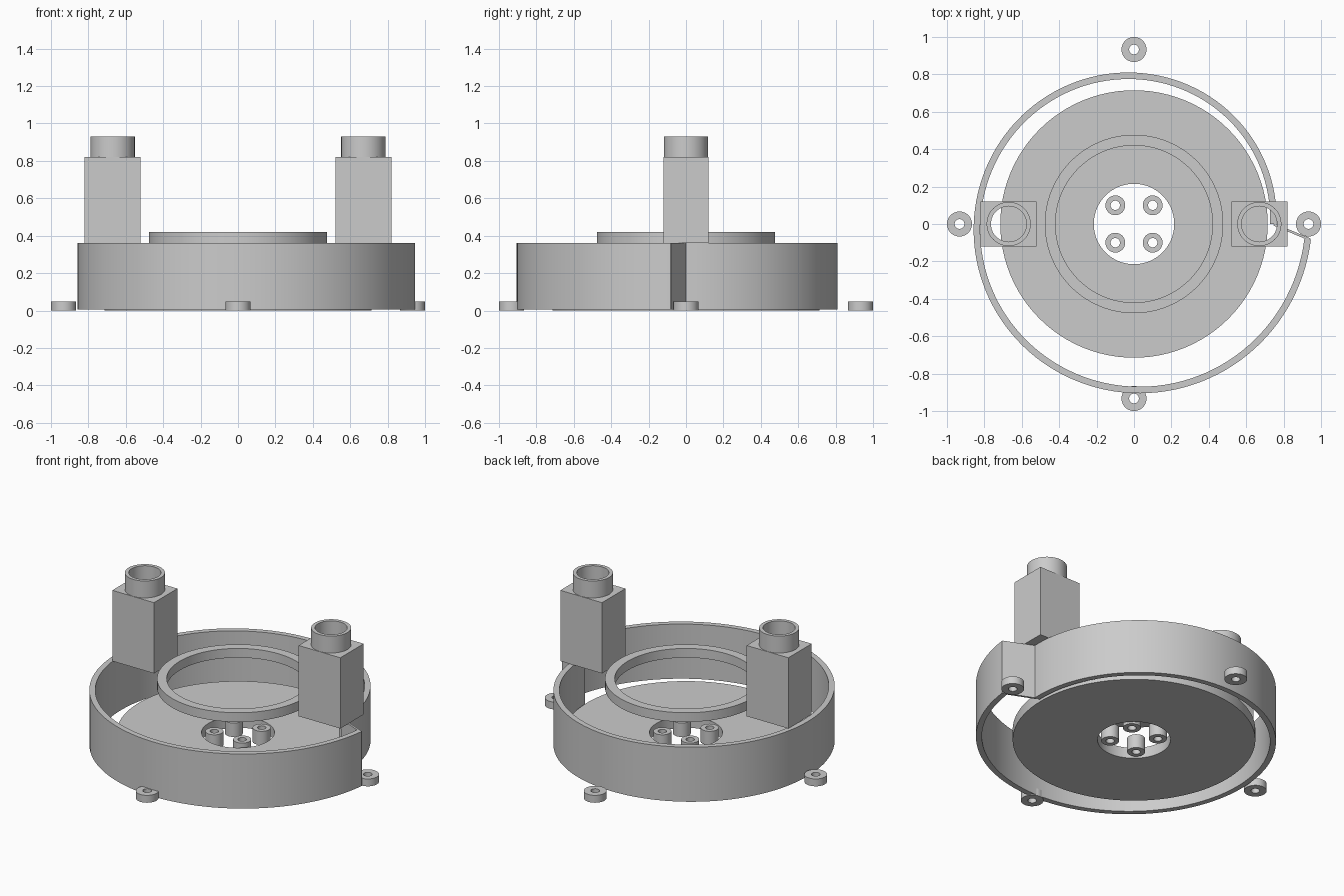
import bpy, bmesh, math
from math import sin, cos, pi, tau

cube = bpy.data.objects.get("Cube")
if cube:
    bpy.data.objects.remove(cube, do_unlink=True)

grey = bpy.data.materials.new("plain_grey")
grey.use_nodes = True
COLOUR = (0.6, 0.6, 0.6, 1)
grey.diffuse_color = COLOUR
grey.node_tree.nodes["Principled BSDF"].inputs["Base Color"].default_value = COLOUR


def hollow(name, outer, inner, z0, z1, x=0, y=0, closed=True):
    """Wall between two matching outlines, extruded from z0 to z1."""
    bm = bmesh.new()
    rows = []
    for (ox, oy), (ix, iy) in zip(outer, inner):
        section = ((ox, oy, z0), (ox, oy, z1), (ix, iy, z1), (ix, iy, z0))
        rows.append([bm.verts.new((px + x, py + y, pz)) for px, py, pz in section])
    pairs = list(zip(rows, rows[1:]))
    if closed:
        pairs.append((rows[-1], rows[0]))
    else:
        bm.faces.new(rows[0])
        bm.faces.new(rows[-1])
    for a, b in pairs:
        for i in range(4):
            j = (i + 1) % 4
            bm.faces.new((a[i], b[i], b[j], a[j]))
    bmesh.ops.recalc_face_normals(bm, faces=bm.faces)
    mesh = bpy.data.meshes.new(name)
    bm.to_mesh(mesh)
    bm.free()
    mesh.materials.append(grey)
    ob = bpy.data.objects.new(name, mesh)
    bpy.context.collection.objects.link(ob)
    bpy.ops.object.select_all(action="DESELECT")
    ob.select_set(True)
    bpy.context.view_layer.objects.active = ob
    bpy.ops.object.shade_smooth_by_angle(angle=math.radians(30))
    return ob


def circle(r, angles):
    return [(r * cos(a), r * sin(a)) for a in angles]


def ring(name, ro, ri, z0, z1, x=0, y=0, n=48):
    angles = [tau * i / n for i in range(n)]
    hollow(name, circle(ro, angles), circle(ri, angles), z0, z1, x, y)


# Base disc and raised inlet ring
ring("base_disc", 0.715, 0.215, 0, 0.07, n=96)
ring("inlet_ring", 0.477, 0.42, 0.36, 0.42, n=96)

# Scroll wall: radius grows steadily over one turn
WALL, N = 0.035, 120
turn = math.radians(355)
steps = [turn * i / N for i in range(N + 1)]


def scroll(offset):
    return [((0.762 + 0.19 * a / tau - offset) * cos(a),
             (0.762 + 0.19 * a / tau - offset) * sin(a)) for a in steps]


hollow("scroll_wall", scroll(0), scroll(WALL), 0.005, 0.36, closed=False)

# Thin plate closing the step between the scroll ends
hollow("closing_plate", [(0.945, -0.078), (0.75, 0.004)],
       [(0.935, -0.088), (0.745, -0.008)], 0.005, 0.36, closed=False)

# Mounting feet around the wall and posts in the hub opening
for name, x, y in (("left_foot", 1, 0), ("right_foot", -1, 0),
                   ("back_foot", 0, 1), ("front_foot", 0, -1)):
    ring(name, 0.067, 0.026, 0, 0.048, 0.933 * x, 0.933 * y, 32)
for sx in (-1, 1):
    for sy in (-1, 1):
        side = ("back_" if sy > 0 else "front_") + ("left" if sx > 0 else "right")
        ring(side + "_hub_post", 0.053, 0.025, 0, 0.09, 0.1 * sx, 0.1 * sy, 32)

# Bored square towers with a round collar on each side
HX, HY, BORE = 0.15, 0.12, 0.095
corner = math.atan2(HY, HX)
angles = sorted([tau * i / 48 for i in range(48)]
                + [corner, pi - corner, pi + corner, tau - corner])
box = []
for a in angles:
    reach = min(HX / max(abs(cos(a)), 1e-6), HY / max(abs(sin(a)), 1e-6))
    box.append((reach * cos(a), reach * sin(a)))
for side, x in (("left", 0.67), ("right", -0.67)):
    hollow(side + "_tower", box, circle(BORE, angles), 0.36, 0.82, x)
    ring(side + "_collar", 0.118, BORE, 0.82, 0.93, x)
